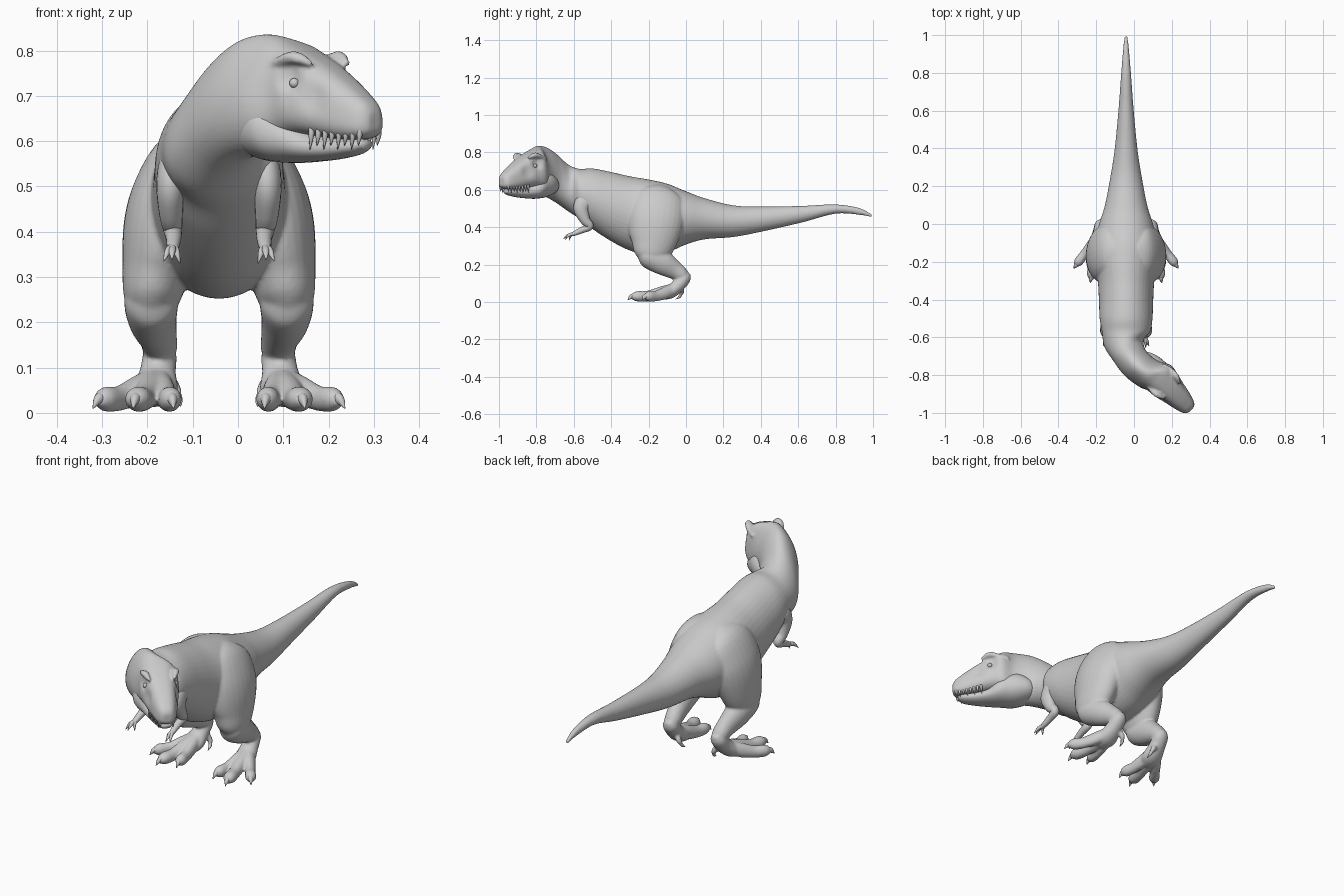
import bpy, bmesh, math
from mathutils import Vector

X0 = -0.042                      # body midline
R = math.sqrt(0.5)               # head is turned 45 degrees


def spline(rows, n=5):
    """Catmull-Rom through rows of numbers."""
    out = []
    for i in range(len(rows) - 1):
        a, b, c, d = (rows[max(0, min(len(rows) - 1, i + k))] for k in (-1, 0, 1, 2))
        for j in range(n):
            t = j / n
            out.append([0.5 * (2 * q + (r - p) * t + (2 * p - 5 * q + 4 * r - s) * t * t
                               + (3 * q - p - 3 * r + s) * t ** 3)
                        for p, q, r, s in zip(a, b, c, d)])
    return out + [list(rows[-1])]


def skin(bm, rings, sides):
    """rings: (centre, side axis, up axis, half width, half height, power, egg)"""
    loops = []
    for c, u, v, a, b, p, egg in rings:
        ring = []
        for k in range(sides):
            t = 2 * math.pi * k / sides
            x, y = math.cos(t), math.sin(t)
            x = math.copysign(abs(x) ** (2 / p), x) * a
            y = math.copysign(abs(y) ** (2 / p), y)
            ring.append(bm.verts.new(c + u * x * (1 - egg * y) + v * y * b))
        loops.append(ring)
    for r0, r1 in zip(loops, loops[1:]):
        for k in range(sides):
            m = (k + 1) % sides
            bm.faces.new((r0[k], r0[m], r1[m], r1[k]))
    bm.faces.new(loops[0][::-1])
    bm.faces.new(loops[-1])


def slices(bm, rows, sides=40):
    """Loft upright slices: x, y, top, bottom, half width, yaw, power, egg."""
    rings = []
    for x, y, top, bot, w, yaw, p, egg in spline(rows):
        a = math.radians(yaw)
        rings.append((Vector((x, y, (top + bot) / 2)), Vector((math.cos(a), math.sin(a), 0)),
                      Vector((0, 0, 1)), w, (top - bot) / 2, p, egg))
    skin(bm, rings, sides)


def tube(bm, rows, sides=20, n=5):
    """Sweep along x, y, z with half width and half depth."""
    pts = spline(rows, n)
    pos = [Vector(p[:3]) for p in pts]
    rings = []
    for i, p in enumerate(pts):
        t = (pos[min(i + 1, len(pos) - 1)] - pos[max(i - 1, 0)]).normalized()
        u = Vector((1, 0, 0))
        u = (u - t * u.dot(t)).normalized()
        rings.append((pos[i], u, t.cross(u), max(p[3], .0005), max(p[4], .0005), 2, 0))
    skin(bm, rings, sides)


def finish(bm, name):
    bmesh.ops.recalc_face_normals(bm, faces=bm.faces)
    me = bpy.data.meshes.new(name)
    bm.to_mesh(me)
    bm.free()
    ob = bpy.data.objects.new(name, me)
    bpy.context.collection.objects.link(ob)
    me.polygons.foreach_set("use_smooth", [True] * len(me.polygons))
    return ob


def head(s, w, z):
    """Head space (along snout, sideways, height) to world."""
    w -= 0.012
    return Vector((.045 + R * (s + w), -.71 + R * (w - s), z))


def limb(sg, rows):
    return [(X0 + sg * r[0],) + tuple(r[1:]) for r in rows]


# Tail and trunk: y, top, bottom, half width
trunk = [(.995, .467, .452, .008), (.93, .502, .465, .015), (.8, .522, .472, .026),
         (.62, .514, .425, .039), (.4, .510, .375, .06), (.25, .517, .347, .083),
         (.1, .555, .335, .112), (0, .592, .307, .143), (-.1, .632, .265, .165),
         (-.2, .655, .252, .165), (-.3, .672, .275, .15), (-.4, .695, .325, .144),
         (-.5, .714, .39, .14), (-.57, .712, .445, .128)]
# Neck: x, y, top, bottom, half width, yaw
neck = [(-.053, -.63, .735, .485, .104, 10), (-.027, -.69, .788, .53, .088, 22),
        (.014, -.745, .825, .562, .084, 40), (.072, -.79, .836, .572, .085, 45)]
# Skull: along, top, bottom, half width
skull = [(.13, .818, .60, .090), (.18, .797, .612, .085), (.24, .768, .608, .072),
         (.30, .732, .603, .058), (.34, .704, .604, .047), (.364, .685, .61, .036),
         (.376, .665, .622, .02)]
rows = [(X0, y, t, b, w, 0, 1.95, 0) for y, t, b, w in trunk]
rows += [r + (2, .22) for r in neck]
for s, t, b, w in skull:
    h = head(s, 0, 0)
    rows.append((h.x, h.y, t, b, w, 45, 2.8, .1))
bm = bmesh.new()
slices(bm, rows)

# Eye sockets and snout hollows
side = Vector((R, R, 0))
for sg in (-1, 1):
    for s, z, r, d in ((.185, .735, .042, .018), (.25, .70, .05, .009)):
        c = head(s, sg * .075, z)
        for v in bm.verts:
            f = 1 - (v.co - c).length / r
            if f > 0:
                v.co -= side * sg * d * f * f * (3 - 2 * f)

# Brow ridges
for sg in (-1, 1):
    tube(bm, [(*head(.10, sg * .066, .765), .006, .006), (*head(.15, sg * .073, .775), .013, .011),
              (*head(.195, sg * .069, .785), .016, .014), (*head(.235, sg * .056, .770), .006, .006)])

# Legs: sideways, y, z, half width, half depth
thigh = [(.05, -.13, .615, .02, .04), (.085, -.14, .565, .06, .125), (.11, -.155, .48, .083, .15),
         (.124, -.165, .40, .088, .147), (.14, -.178, .31, .074, .12),
         (.15, -.20, .245, .058, .085), (.15, -.215, .205, .02, .03)]
shin = [(.148, -.25, .265, .03, .025), (.15, -.21, .25, .058, .062), (.147, -.13, .212, .054, .066),
        (.135, -.06, .17, .042, .05), (.13, -.015, .14, .037, .037), (.13, .015, .122, .018, .015)]
instep = [(.13, .015, .155, .016, .012), (.13, -.003, .132, .036, .032), (.135, -.04, .09, .040, .036),
          (.14, -.085, .052, .05, .034), (.145, -.13, .035, .038, .024)]
toes = [(.278, -.235, .026), (.19, -.312, .030), (.10, -.28, .026)]
claws = bmesh.new()
for sg in (-1, 1):
    for part in (thigh, shin, instep):
        tube(bm, limb(sg, part), 28)
    for tx, ty, r in toes:
        def at(f):
            return (.135 + (tx - .135) * f, -.045 + (ty + .045) * f)
        tube(bm, limb(sg, [(*at(0), .085, .022, .022), (*at(.3), .052, r, .033), (*at(.6), .032, r * .9, .028),
                           (*at(.82), .030, r * .95, .027), (*at(.93), .024, r * .4, .01)]))
        tube(claws, limb(sg, [(*at(.82), .032, .014, .015), (*at(.92), .029, .011, .013),
                              (*at(1), .010, .001, .001)]), 12)
    # Small rear toe
    tube(bm, limb(sg, [(.115, -.03, .085, .014, .014), (.097, -.022, .055, .013, .013),
                       (.09, -.03, .035, .009, .009)]), 12)
    tube(claws, limb(sg, [(.093, -.025, .045, .008, .008), (.087, -.035, .028, .007, .007),
                          (.085, -.055, .015, .001, .001)]), 12)

# Blend body and legs into one skin
body = finish(bm, "body")
m = body.modifiers.new("blend", 'REMESH')
m.mode = 'VOXEL'
m.voxel_size = 0.006
m.use_smooth_shade = True
m = body.modifiers.new("relax", 'SMOOTH')
m.factor = 0.5
m.iterations = 5
finish(claws, "toe_claws")

# Lower jaw: along, top, bottom, half width
jaw = [(-.035, .64, .60, .02), (.0, .67, .578, .068), (.05, .70, .56, .088), (.10, .698, .553, .094),
       (.15, .66, .552, .083), (.20, .622, .555, .063), (.26, .609, .56, .047),
       (.32, .606, .570, .034), (.35, .603, .583, .018)]
bm = bmesh.new()
slices(bm, [(*head(s, -.012 if s < .12 else 0, 0)[:2], t, b, w, 45, 2.2, 0) for s, t, b, w in jaw], 32)
finish(bm, "lower_jaw")

# Teeth and eyes
bm = bmesh.new()
eyes = bmesh.new()
for sg in (-1, 1):
    for i in range(8):
        s = .235 + i * .0175
        w = sg * (.059 - (s - .24) * .24)
        ln = .012 if i % 2 else .020
        tube(bm, [(*head(s, w * .94, .628), .007, .007), (*head(s, w * .96, .612), .006, .006),
                  (*head(s - .004, w * .96, .602 - ln), .0008, .0008)], 8, 3)
    ball = bmesh.ops.create_uvsphere(eyes, u_segments=20, v_segments=12, radius=.011)
    for v in ball["verts"]:
        v.co += head(.192, sg * .068, .728)
finish(bm, "teeth")
finish(eyes, "eyes")

# Arms with three-clawed hands
for sg, name in ((-1, "right_arm"), (1, "left_arm")):
    bm = bmesh.new()
    tube(bm, limb(sg, [(.08, -.52, .58, .01, .01), (.10, -.535, .55, .030, .045), (.107, -.56, .50, .031, .042),
                       (.106, -.54, .44, .026, .028), (.102, -.515, .405, .021, .021),
                       (.10, -.555, .385, .017, .017), (.102, -.60, .365, .013, .012),
                       (.104, -.618, .357, .006, .006)]))
    for fx, fy, fz in ((.122, -.645, .335), (.104, -.655, .338), (.086, -.625, .33)):
        tube(bm, limb(sg, [(.102, -.595, .367, .009, .009), ((fx + .103) / 2, (fy - .605) / 2, .357, .008, .008),
                           (fx, fy, fz, .001, .001)]), 10)
    finish(bm, name)
